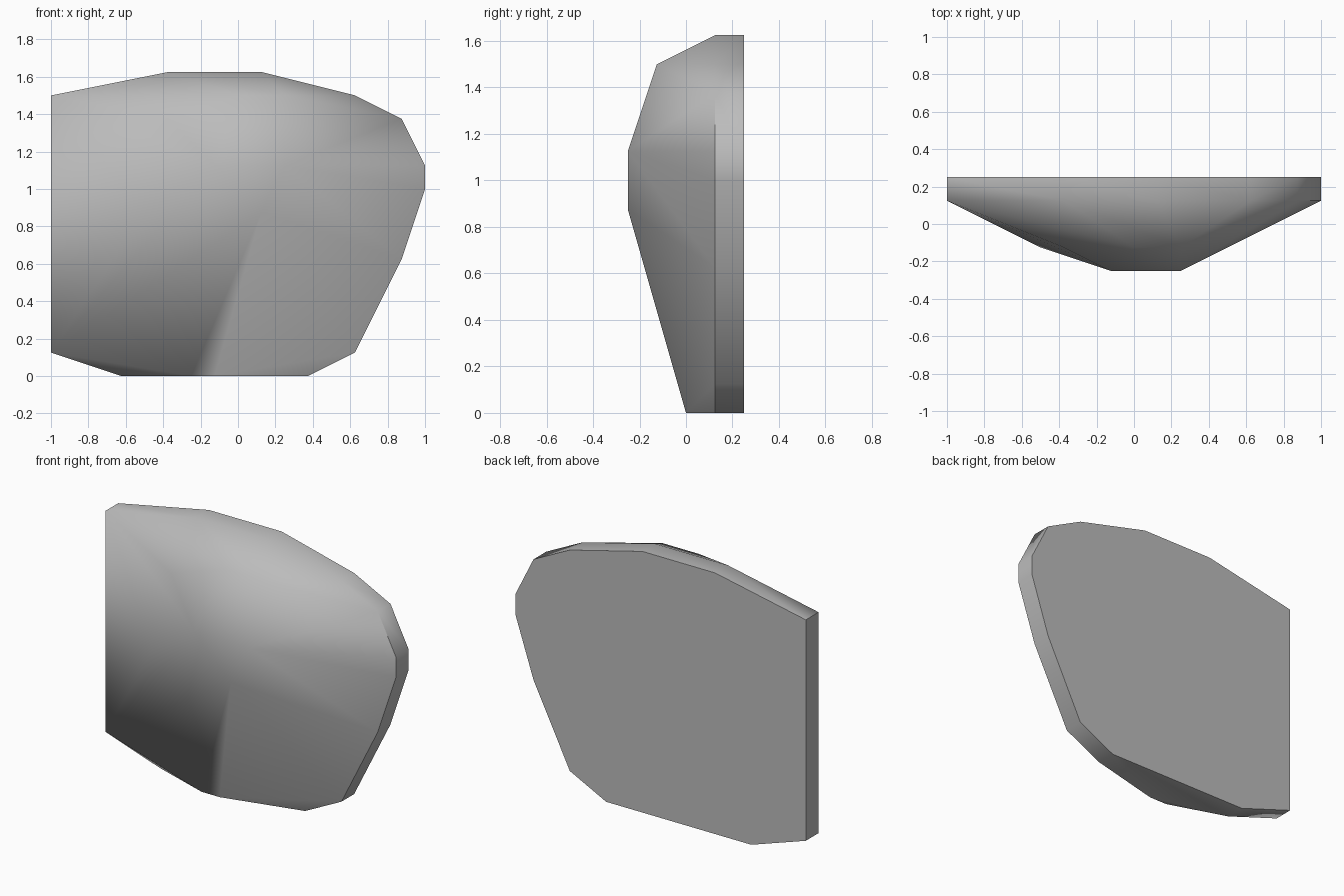
import bpy, bmesh, math

cube = bpy.data.objects.get("Cube")
if cube:
    bpy.data.objects.remove(cube, do_unlink=True)

U = 0.125  # grid step

# Flat backing outline (x, z), in grid steps
outline = [(-8, 1), (-5, 0), (3, 0), (5, 1), (7, 5), (8, 8), (8, 9),
           (7, 11), (5, 12), (1, 13), (-3, 13), (-8, 12)]
# Faceted front bulge (x, y, z), in grid steps
bulge = [(-1, -2, 9), (1, -2, 7), (2, -2, 9),
         (0, -1, 12), (2, -1, 12), (-3, -1, 11), (-4, -1, 7),
         (-2, 0, 0), (-1, 0, 0)]

# Stone body: convex wrap of the slab and the bulge
bm = bmesh.new()
points = [(x, y, z) for y in (1, 2) for x, z in outline] + bulge
for p in points:
    bm.verts.new([c * U for c in p])
hull = bmesh.ops.convex_hull(bm, input=bm.verts[:])
loose = [v for v in bm.verts if not v.link_faces]
bmesh.ops.delete(bm, geom=loose, context='VERTS')
bmesh.ops.dissolve_limit(bm, angle_limit=math.radians(0.5),
                         verts=bm.verts[:], edges=bm.edges[:])
bmesh.ops.recalc_face_normals(bm, faces=bm.faces[:])
mesh = bpy.data.meshes.new("stone")
bm.to_mesh(mesh)
bm.free()

stone = bpy.data.objects.new("stone", mesh)
bpy.context.collection.objects.link(stone)

# Plain grey material
grey = bpy.data.materials.new("stone_grey")
grey.use_nodes = True
colour = (0.5, 0.5, 0.5, 1)
grey.diffuse_color = colour
grey.node_tree.nodes["Principled BSDF"].inputs["Base Color"].default_value = colour
mesh.materials.append(grey)

# Soft front, crisp backing rim
bpy.ops.object.select_all(action='DESELECT')
stone.select_set(True)
bpy.context.view_layer.objects.active = stone
bpy.ops.object.shade_smooth_by_angle(angle=math.radians(50))
